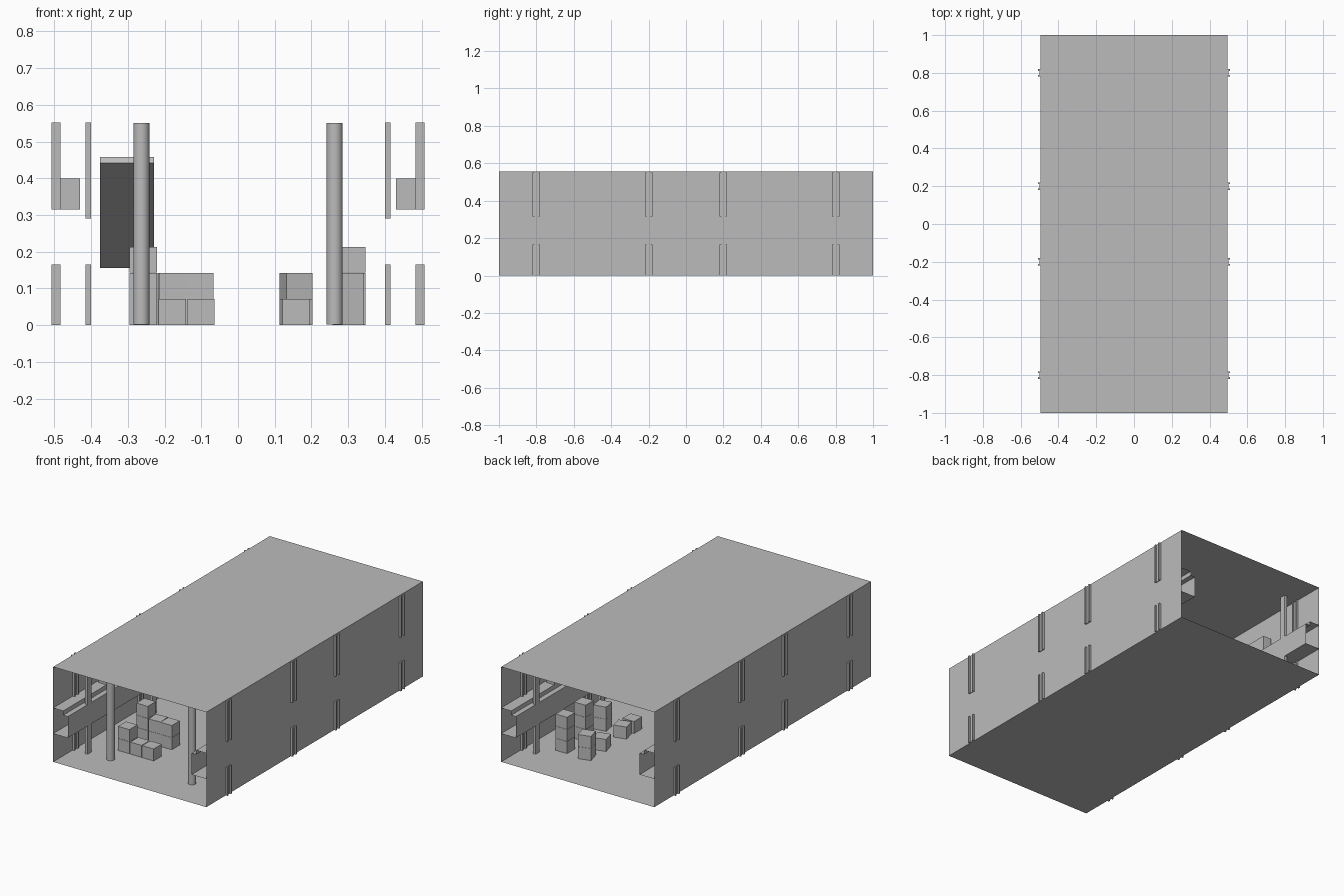
import bpy, bmesh, math
from mathutils import Matrix

cube = bpy.data.objects.get("Cube")
if cube:
    bpy.data.objects.remove(cube, do_unlink=True)

grey = bpy.data.materials.new("plain_grey")
grey.use_nodes = True
grey.diffuse_color = (0.5, 0.5, 0.5, 1)
grey.node_tree.nodes["Principled BSDF"].inputs["Base Color"].default_value = (0.5, 0.5, 0.5, 1)

LENGTH, WIDTH, HEIGHT = 2.0, 0.99, 0.555
HALF = WIDTH / 2
BAYS = (-0.8, -0.2, 0.2, 0.8)


def finish(name, bm):
    mesh = bpy.data.meshes.new(name)
    bm.to_mesh(mesh)
    bm.free()
    mesh.materials.append(grey)
    ob = bpy.data.objects.new(name, mesh)
    bpy.context.collection.objects.link(ob)
    return ob


def add_box(bm, x0, x1, y0, y1, z0, z1, turn=0):
    centre = Matrix.Translation(((x0 + x1) / 2, (y0 + y1) / 2, (z0 + z1) / 2))
    size = Matrix.Diagonal((x1 - x0, y1 - y0, z1 - z0, 1))
    bmesh.ops.create_cube(bm, size=1, matrix=centre @ Matrix.Rotation(turn, 4, "Z") @ size)


def sheet(name, profile, y0, y1, closed=False):
    """Sweep an x-z profile along y as a thin sheet."""
    bm = bmesh.new()
    rows = [[bm.verts.new((x, y, z)) for x, z in profile] for y in (y0, y1)]
    count = len(profile)
    for i in range(count if closed else count - 1):
        j = (i + 1) % count
        bm.faces.new((rows[0][i], rows[0][j], rows[1][j], rows[1][i]))
    return finish(name, bm)


# Open-ended hall: floor, walls and roof
sheet("hall_shell", [(-HALF, 0), (HALF, 0), (HALF, HEIGHT), (-HALF, HEIGHT)],
      -LENGTH / 2, LENGTH / 2, closed=True)

for side, label in ((1, "left"), (-1, "right")):
    # Hollow stepped ledge along the wall
    steps = [(HALF, 0.165), (0.4, 0.165), (0.4, 0.29), (0.43, 0.29), (0.43, 0.315), (HALF, 0.315)]
    sheet(label + "_ledge", [(side * x, z) for x, z in steps], -LENGTH / 2, LENGTH / 2)

    # Channel-section wall posts above and below the ledge
    bm = bmesh.new()
    for y in BAYS:
        for z0, z1 in ((0, 0.165), (0.315, HEIGHT - 0.003)):
            for edge in (-1, 1):
                add_box(bm, side * 0.483, side * 0.507, y + edge * 0.02, y + edge * 0.011, z0, z1)
            add_box(bm, side * 0.491, side * 0.499, y - 0.011, y + 0.011, z0, z1)
    bmesh.ops.recalc_face_normals(bm, faces=bm.faces)
    finish(label + "_wall_posts", bm)

    # Slim inner posts
    bm = bmesh.new()
    for y in BAYS:
        for z0, z1 in ((0, 0.165), (0.29, HEIGHT - 0.003)):
            add_box(bm, side * 0.4, side * 0.415, y - 0.018, y + 0.018, z0, z1)
    bmesh.ops.recalc_face_normals(bm, faces=bm.faces)
    finish(label + "_inner_posts", bm)

    # Low beam on the ledge
    bm = bmesh.new()
    add_box(bm, side * 0.43, side * 0.483, -0.6, 0.6, 0.315, 0.4)
    bmesh.ops.recalc_face_normals(bm, faces=bm.faces)
    finish(label + "_ledge_beam", bm)

    # Round pillar near the front
    bm = bmesh.new()
    bmesh.ops.create_cone(bm, cap_ends=True, segments=32, radius1=0.022, radius2=0.022,
                          depth=0.548, matrix=Matrix.Translation((side * 0.263, -0.8, 0.276)))
    pillar = finish(label + "_pillar", bm)
    for face in pillar.data.polygons:
        face.use_smooth = len(face.vertices) == 4

# Crate stacks: x, y, number high, width, turn
front_stacks = [(-0.258, -0.65, 2, 0), (-0.179, -0.65, 1, 0), (-0.101, -0.65, 1, 0),
                (-0.258, -0.48, 3, 0), (-0.18, -0.48, 2, 4), (-0.103, -0.48, 2, 0)]
back_stacks = [(0.304, 0.68, 3, 0), (0.158, 0.69, 2, 15), (0.158, 0.55, 1, 15),
               (0.31, 0.5, 3, 0), (0.158, 0.36, 1, 15), (0.158, 0.27, 1, 0), (0.3, 0.34, 2, 10)]
for name, stacks in (("front_crates", front_stacks), ("back_crates", back_stacks)):
    bm = bmesh.new()
    for x, y, high, turn in stacks:
        for level in range(high):
            add_box(bm, x - 0.037, x + 0.037, y - 0.037, y + 0.037,
                    level * 0.071 + 0.001, (level + 1) * 0.071, math.radians(turn))
    finish(name, bm)

# Sloping chute in the middle of the hall
bm = bmesh.new()
add_box(bm, -0.375, -0.228, -0.26, 0.26, -0.01, 0.01)
bmesh.ops.transform(bm, verts=bm.verts,
                    matrix=Matrix.Translation((0, -0.03, 0.307)) @ Matrix.Rotation(-0.58, 4, "X"))
finish("chute", bm)
